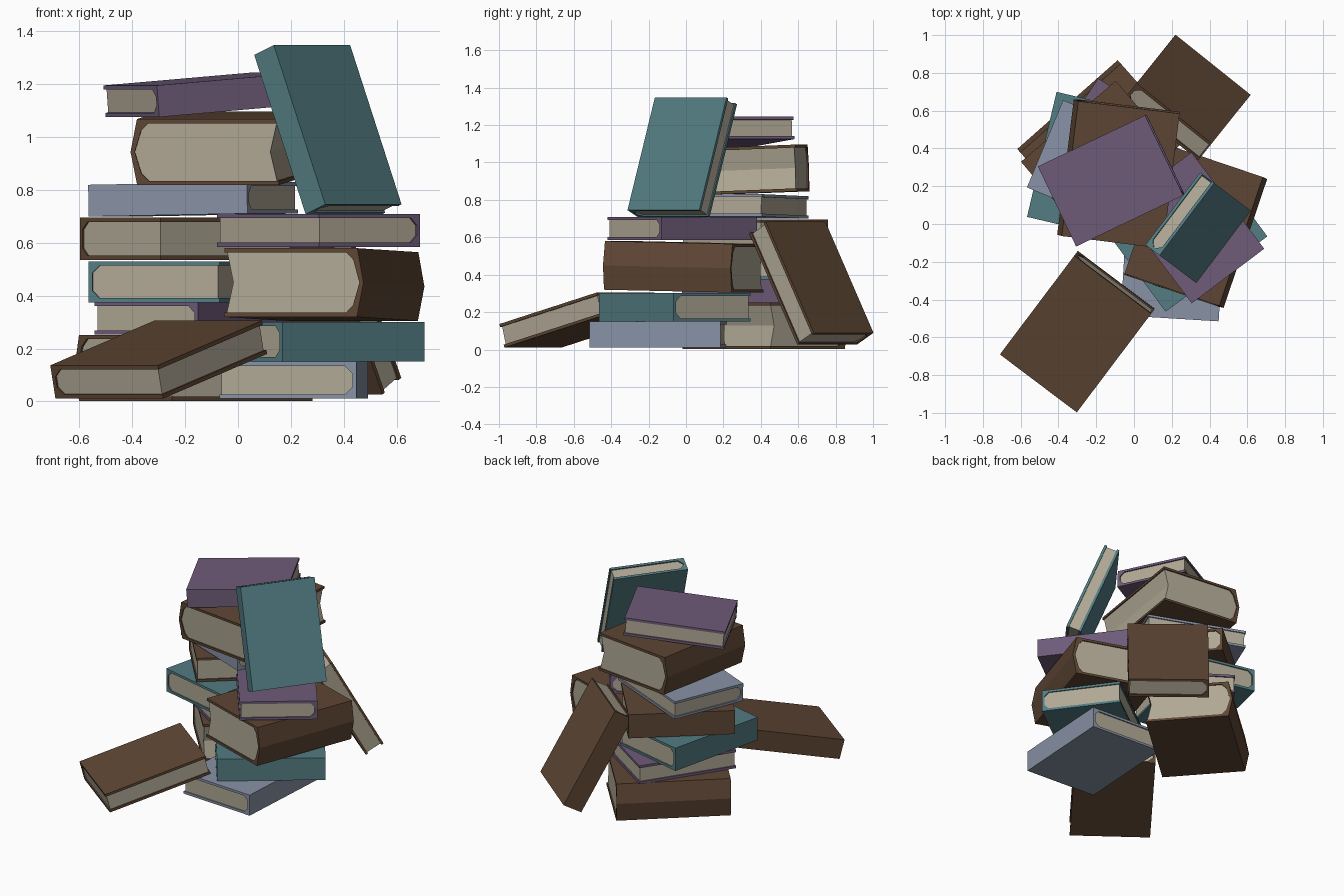
import bpy, bmesh
from math import radians
from mathutils import Matrix

if "Cube" in bpy.data.objects:
    bpy.data.objects.remove(bpy.data.objects["Cube"])


def srgb(r, g, b):
    return tuple((v / 255 / 12.92) if v < 10 else ((v / 255 + 0.055) / 1.055) ** 2.4
                 for v in (r, g, b)) + (1.0,)


def material(name, rgb):
    m = bpy.data.materials.new(name)
    m.diffuse_color = srgb(*rgb)
    m.use_nodes = True
    m.node_tree.nodes["Principled BSDF"].inputs["Base Color"].default_value = m.diffuse_color
    return m


BROWN = material("brown cover", (94, 70, 52))
TEAL = material("teal cover", (83, 124, 130))
PURPLE = material("purple cover", (110, 91, 121))
BLUE = material("grey blue cover", (136, 146, 166))
PAPER = material("cream paper", (176, 168, 149))


def extrude_profile(name, pts, length, mat, matrix):
    """Extrude an (x, z) outline along y, centred, and place it."""
    bm = bmesh.new()
    face = bm.faces.new([bm.verts.new((x, -length / 2, z)) for x, z in pts])
    ext = bmesh.ops.extrude_face_region(bm, geom=[face])
    verts = [e for e in ext["geom"] if isinstance(e, bmesh.types.BMVert)]
    bmesh.ops.translate(bm, verts=verts, vec=(0, length, 0))
    bmesh.ops.recalc_face_normals(bm, faces=bm.faces)
    mesh = bpy.data.meshes.new(name)
    bm.to_mesh(mesh)
    bm.free()
    mesh.materials.append(mat)
    ob = bpy.data.objects.new(name, mesh)
    ob.matrix_world = matrix
    bpy.context.collection.objects.link(ob)
    return ob


def book(name, mat, size, centre, yaw, tilt=0.0, bulge=0.0):
    """Spine on local -x, pages open to +x, length along y.
    bulge makes a ridged spine and a hollow fore-edge."""
    w, l, t = size
    c, k, inset = 0.016, 0.028, 0.008
    x0, x1, h = -w / 2, w / 2, t / 2
    hi = h - c
    # inside of the case, from bottom fore-edge round the spine to the top
    inner = [(x0 + c + k, -hi), (x0 + c, -hi + k)]
    if bulge:
        inner.append((x0 + c - bulge, 0))
    inner += [(x0 + c, hi - k), (x0 + c + k, hi)]
    outer = [(x1, h), (x0, h)] + ([(x0 - bulge, 0)] if bulge else []) + [(x0, -h), (x1, -h)]
    m = (Matrix.Translation(centre) @ Matrix.Rotation(radians(yaw), 4, 'Z')
         @ Matrix.Rotation(radians(tilt), 4, 'X'))
    # cover
    extrude_profile(name + "_cover", outer + [(x1, -hi)] + inner + [(x1, hi)], l, mat, m)
    # page block
    xp = x1 - inset
    fore = [(xp, hi)] + ([(xp - bulge, 0)] if bulge else []) + [(xp, -hi)]
    extrude_profile(name + "_pages", inner + fore, l - 2 * inset, PAPER, m)


# back-left stack, bottom to top
book("left_1_brown", BROWN, (.53, .71, .25), (-.16, .415, .127), -48.5, 0, .025)
book("left_2_purple", PURPLE, (.47, .64, .125), (-.17, .375, .315), 146.5)
book("left_3_teal", TEAL, (.51, .68, .155), (-.24, .31, .452), -13.3)
book("left_4_brown", BROWN, (.47, .66, .16), (-.195, .365, .615), -49.5)
book("left_5_blue", BLUE, (.50, .65, .12), (-.17, .30, .765), 67.5, -1)
book("left_6_brown", BROWN, (.54, .72, .25), (-.07, .265, .957), -7, 2.2, .025)
book("left_7_purple", PURPLE, (.47, .63, .12), (-.12, .23, 1.16), 115.5, -4.5)

# front-right stack, bottom to top
book("right_1_blue", BLUE, (.52, .70, .14), (.21, -.15, .08), 176.5)
book("right_2_teal", TEAL, (.51, .67, .15), (.285, -.06, .226), 126.5)
book("right_3_brown", BROWN, (.53, .72, .26), (.315, -.01, .442), 161.3, 1.2, .025)
book("right_4_purple", PURPLE, (.48, .64, .125), (.305, -.02, .647), 217)

# loose books leaning on the stacks
book("leaning_top_teal", TEAL, (.48, .65, .10), (.34, -.02, 1.028), 53, 68)
book("leaning_back_brown", BROWN, (.51, .68, .13), (.28, .67, .355), -38.7, -61)
book("fallen_front_brown", BROWN, (.51, .675, .13), (-.30, -.57, .158), -37, 14.5)
